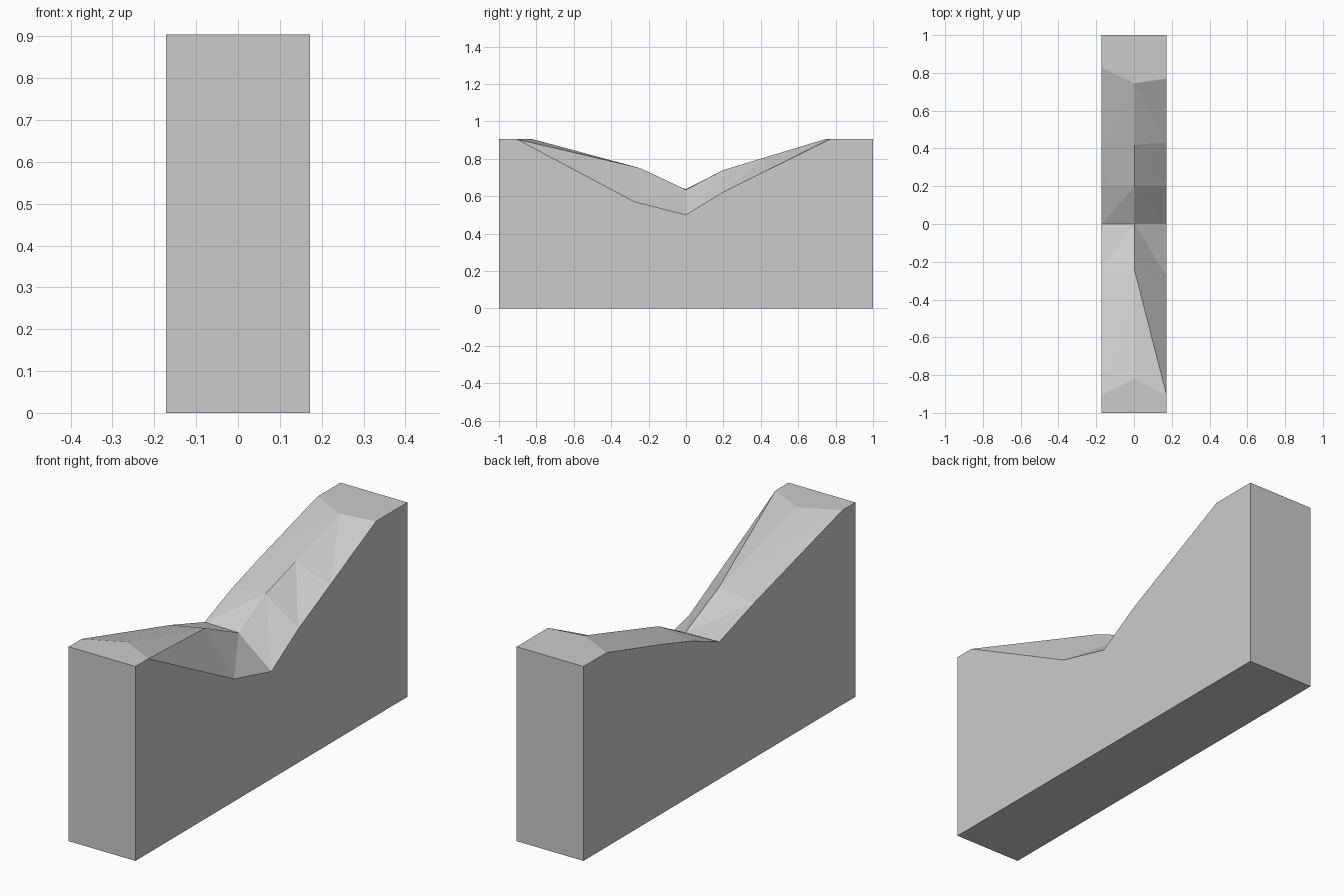
import bpy, bmesh

if "Cube" in bpy.data.objects:
    bpy.data.objects.remove(bpy.data.objects["Cube"])

# Height profiles (y, z) along left edge, centre ridge and right edge
TOP = 0.905
left = [(-1, TOP), (-0.905, TOP), (-0.25, 0.72), (0, 0.638),
        (0.2, 0.718), (0.42, 0.787), (0.83, TOP), (1, TOP)]
ridge = [(-1, TOP), (-0.82, TOP), (-0.245, 0.75), (0, 0.635),
         (0.2, 0.74), (0.42, 0.807), (0.745, TOP), (1, TOP)]
right = [(-1, TOP), (-0.905, TOP), (-0.275, 0.57), (0, 0.5),
         (0.2, 0.623), (0.43, 0.737), (0.77, TOP), (1, TOP)]

bm = bmesh.new()


def row(x, profile):
    return [bm.verts.new((x, y, z)) for y, z in profile]


L, C, R = row(-0.172, left), row(0.003, ridge), row(0.172, right)

# Worn top surface: triangles fanning from the edges to the ridge
for edge in (L, R):
    for i in range(len(C) - 1):
        bm.faces.new((edge[i], C[i], C[i + 1]))
        bm.faces.new((edge[i], C[i + 1], edge[i + 1]))

# Base, long sides and ends
l0, l1 = row(-0.172, [(-1, 0), (1, 0)])
r0, r1 = row(0.172, [(-1, 0), (1, 0)])
bm.faces.new((l0, l1, r1, r0))
bm.faces.new(L + [l1, l0])
bm.faces.new(R + [r1, r0])
bm.faces.new((l0, r0, R[0], C[0], L[0]))
bm.faces.new((l1, r1, R[-1], C[-1], L[-1]))
bmesh.ops.recalc_face_normals(bm, faces=bm.faces)

mesh = bpy.data.meshes.new("broken_wall")
bm.to_mesh(mesh)
bm.free()
wall = bpy.data.objects.new("broken_wall", mesh)
bpy.context.collection.objects.link(wall)
